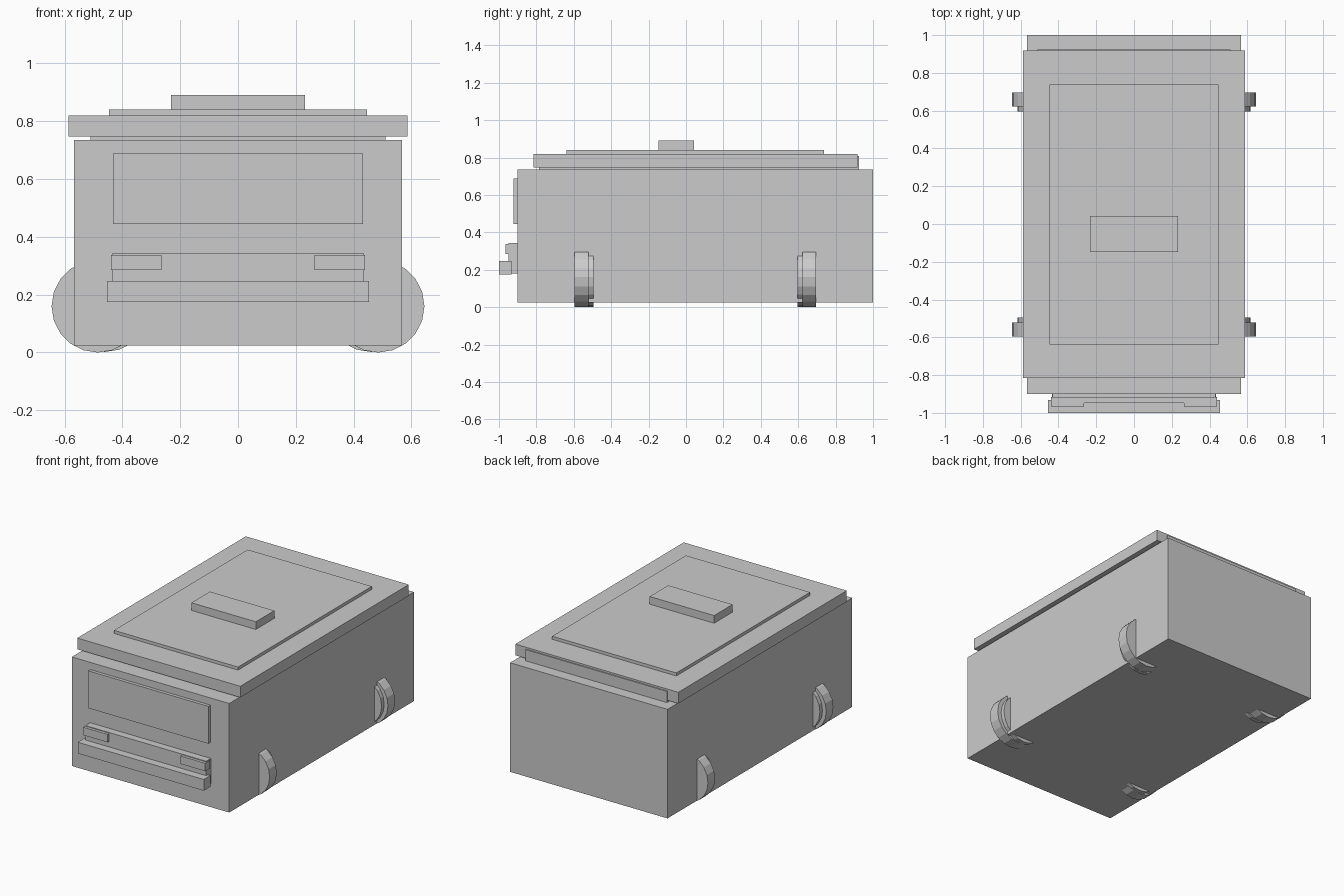
import bpy
from math import pi

if "Cube" in bpy.data.objects:
    bpy.data.objects.remove(bpy.data.objects["Cube"])


def box(name, x, y, z):
    """Axis-aligned box from (min, max) ranges."""
    bpy.ops.mesh.primitive_cube_add(
        size=1, location=[(a + b) / 2 for a, b in (x, y, z)])
    ob = bpy.context.object
    ob.name = name
    ob.scale = [b - a for a, b in (x, y, z)]
    bpy.ops.object.transform_apply(location=False, rotation=False, scale=True)
    return ob


def disc(name, x, y, z, r):
    """Low-poly disc with its axis along y."""
    bpy.ops.mesh.primitive_cylinder_add(
        vertices=20, radius=r, depth=y[1] - y[0],
        location=(x, (y[0] + y[1]) / 2, z), rotation=(pi / 2, 0, pi / 2 * 0))
    ob = bpy.context.object
    ob.name = name
    # Turn so that a vertex points sideways and one points down
    return ob


def wide(name, half, y, z):
    return box(name, (-half, half), y, z)


# Body and stacked roof
wide("body", 0.567, (-0.90, 1.0), (0.025, 0.735))
wide("roof_seal", 0.51, (-0.787, 0.925), (0.735, 0.808))
wide("roof", 0.587, (-0.815, 0.918), (0.747, 0.82))
wide("roof_panel", 0.447, (-0.638, 0.738), (0.82, 0.84))
wide("roof_vent", 0.232, (-0.148, 0.042), (0.84, 0.89))

# Front details
wide("windscreen", 0.432, (-0.921, -0.90), (0.445, 0.688))
wide("grille", 0.435, (-0.948, -0.90), (0.18, 0.342))
wide("bumper", 0.454, (-1.0, -0.932), (0.175, 0.248))

for s, side in ((-1, "left"), (1, "right")):
    box(side + "_headlight", sorted((s * 0.264, s * 0.44)),
        (-0.966, -0.915), (0.285, 0.337))
    # Wheels: outer tyre plus a disc offset towards the vehicle centre
    for end, tyre_y, disc_y in (
            ("front", (-0.595, -0.522), (-0.522, -0.495)),
            ("rear", (0.622, 0.695), (0.595, 0.622))):
        disc(f"{end}_{side}_tyre", s * 0.485, tyre_y, 0.16, 0.16)
        disc(f"{end}_{side}_wheel_disc", s * 0.46, disc_y, 0.16, 0.158)
